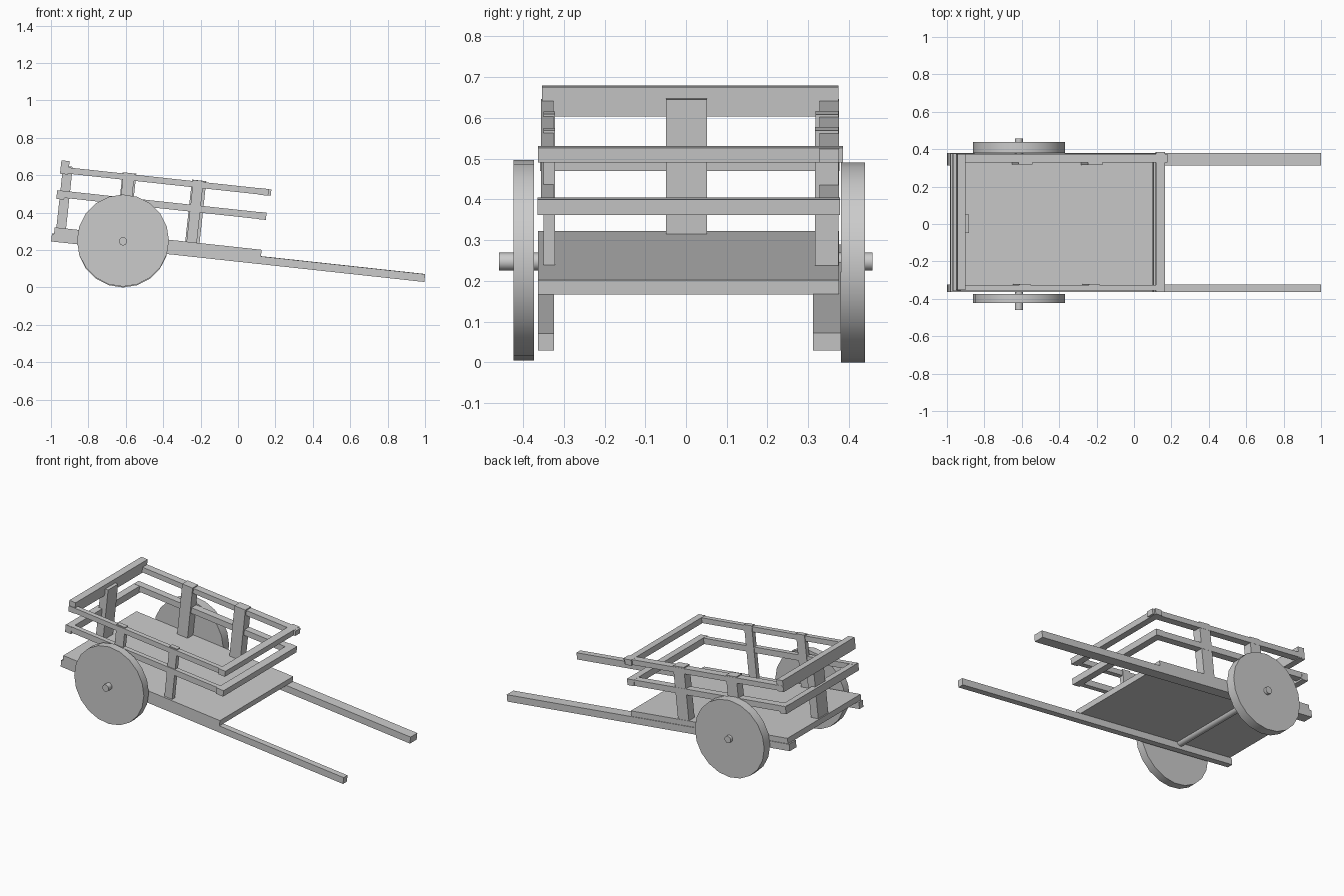
import bpy, math
from mathutils import Matrix

if "Cube" in bpy.data.objects:
    bpy.data.objects.remove(bpy.data.objects["Cube"])

TILT = math.radians(6.2)   # whole cart body leans down toward the handles


def box(name, u, y, w):
    """Box given by (min, max) ranges in the tilted cart frame."""
    bpy.ops.mesh.primitive_cube_add(size=1)
    ob = bpy.context.object
    ob.name = name
    size = [r[1] - r[0] for r in (u, y, w)]
    mid = [(r[0] + r[1]) / 2 for r in (u, y, w)]
    ob.data.transform(Matrix.Translation(mid) @ Matrix.Diagonal((*size, 1)))
    ob.data.transform(Matrix.Rotation(TILT, 4, 'Y'))
    return ob


def disc(name, radius, y, z, sides):
    """Cylinder lying along y at the wheel axis."""
    bpy.ops.mesh.primitive_cylinder_add(
        vertices=sides, radius=radius, depth=y[1] - y[0],
        location=(-0.615, (y[0] + y[1]) / 2, z), rotation=(math.pi / 2, 0, 0))
    ob = bpy.context.object
    ob.name = name
    bpy.ops.object.shade_smooth_by_angle(angle=math.radians(30))
    return ob


# wheels and axle
disc("wheel_right", 0.246, (-0.423, -0.373), 0.251, 20)
disc("wheel_left", 0.245, (0.380, 0.439), 0.245, 20)
disc("axle", 0.022, (-0.459, 0.458), 0.247, 16)

# long handle shafts and the deck resting on them
box("shaft_right", (-1.02, 0.987), (-0.363, -0.324), (0.137, 0.179))
box("shaft_left", (-1.02, 0.987), (0.312, 0.380), (0.137, 0.180))
box("deck", (-1.009, 0.104), (-0.363, 0.376), (0.179, 0.214))

# side rails
UPPER, LOWER = (0.507, 0.540), (0.376, 0.413)
box("upper_rail_right", (-1.01, 0.105), (-0.356, -0.325), UPPER)
box("upper_rail_left", (-1.01, 0.121), (0.328, 0.375), UPPER)
box("lower_rail_right", (-1.015, 0.105), (-0.356, -0.325), LOWER)
box("lower_rail_left", (-1.015, 0.105), (0.328, 0.375), LOWER)

# cross bars at the front and back
box("upper_front_bar", (0.060, 0.107), (-0.363, 0.385), (0.505, 0.541))
box("lower_front_bar", (0.060, 0.109), (-0.364, 0.378), (0.375, 0.414))
box("upper_back_plank", (-1.012, -0.968), (-0.353, 0.374), (0.502, 0.574))
box("lower_back_bar", (-1.017, -0.975), (-0.358, 0.377), (0.366, 0.412))

# upright posts
box("back_post", (-1.0, -0.948), (-0.049, 0.052), (0.212, 0.546))
for name, u in (("front", (-0.300, -0.245)), ("rear", (-0.675, -0.615))):
    box(name + "_post_right", u, (-0.350, -0.321), (0.212, 0.546))
box("front_post_left", (-0.307, -0.230), (0.316, 0.374), (0.212, 0.547))
box("rear_post_left", (-0.680, -0.606), (0.318, 0.374), (0.212, 0.546))
